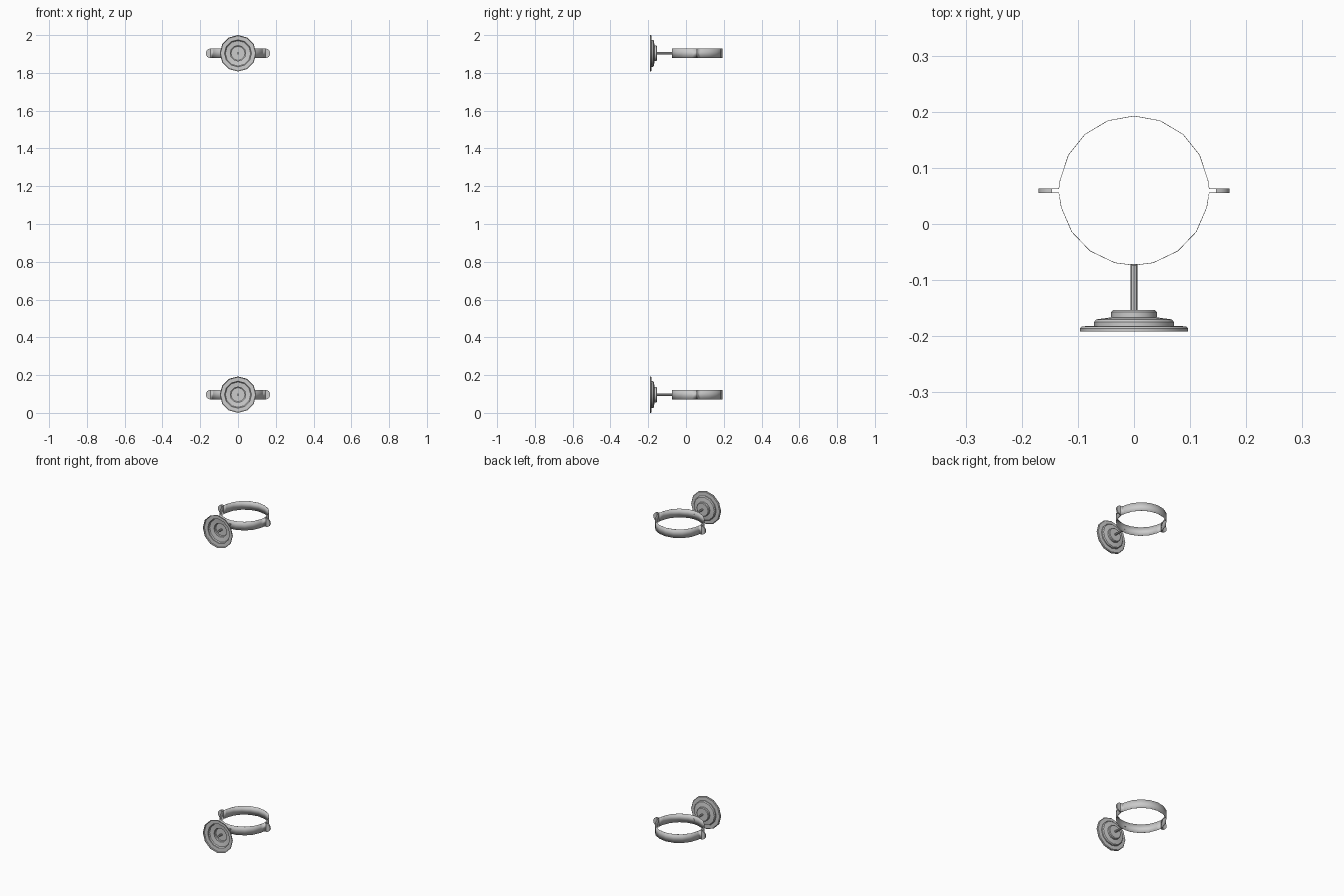
import bpy, bmesh
from math import sin, cos, pi, radians

if "Cube" in bpy.data.objects:
    bpy.data.objects.remove(bpy.data.objects["Cube"])

CY = 0.0595        # ring centre in y
R = 0.133          # ring radius
H = 0.0255         # half height of the band
GAP = 0.0035       # half gap between the two clamp halves
EAR_X = 0.146      # centre of the rounded ear ends


def finish(name, bm, z):
    bmesh.ops.remove_doubles(bm, verts=bm.verts, dist=1e-5)
    bmesh.ops.recalc_face_normals(bm, faces=bm.faces)
    me = bpy.data.meshes.new(name)
    bm.to_mesh(me)
    bm.free()
    ob = bpy.data.objects.new(name, me)
    ob.location.z = z
    bpy.context.collection.objects.link(ob)
    bpy.ops.object.select_all(action='DESELECT')
    bpy.context.view_layer.objects.active = ob
    ob.select_set(True)
    bpy.ops.object.shade_smooth_by_angle(angle=radians(35))
    return ob


def lathe(name, profile, sides, z):
    # revolve (radius, y) points around the y axis
    bm = bmesh.new()
    rings = []
    for r, y in profile:
        rings.append([bm.verts.new((r * sin(2 * pi * i / sides), y, r * cos(2 * pi * i / sides)))
                      for i in range(sides)])
    for a, b in zip(rings, rings[1:]):
        for i in range(sides):
            j = (i + 1) % sides
            bm.faces.new((a[i], a[j], b[j], b[i]))
    bm.faces.new(rings[-1])
    return bm, rings


def wall_plate(name, z):
    # stepped cup, open towards the wall
    profile = [(0.0965, -0.1915), (0.0965, -0.186), (0.093, -0.1825), (0.0715, -0.1815),
               (0.0715, -0.175), (0.067, -0.170), (0.041, -0.1665),
               (0.041, -0.157), (0.037, -0.1535)]
    bm, _ = lathe(name, profile, 12, z)
    finish(name, bm, z)


def rod(name, z):
    bm, rings = lathe(name, [(0.006, -0.186), (0.006, -0.071)], 8, z)
    bm.faces.new(rings[0])
    finish(name, bm, z)


def half_band(name, side, angles, z):
    # half ring with a short straight strap at each end
    right = [(R * sin(radians(a)), CY + side * R * cos(radians(a))) for a in angles]
    right += [(R + 0.001, CY + side * GAP), (EAR_X, CY + side * GAP)]
    path = [(-x, y) for x, y in reversed(right)] + [(0, CY + side * R)] + right
    bm = bmesh.new()
    cols = [(bm.verts.new((x, y, -H)), bm.verts.new((x, y, H))) for x, y in path]
    for a, b in zip(cols, cols[1:]):
        bm.faces.new((a[0], b[0], b[1], a[1]))
    ob = finish(name, bm, z)
    thick = ob.modifiers.new("thickness", 'SOLIDIFY')
    thick.thickness = 0.001
    thick.offset = 0


def ear(name, sx, z):
    # rounded end joining the two straps
    n = 8
    bm = bmesh.new()
    outline = [bm.verts.new((sx * (EAR_X + 0.0245 * sin(pi * i / n)), CY - GAP - 0.0005,
                             H * cos(pi * i / n))) for i in range(n + 1)]
    face = bm.faces.new(outline)
    ext = bmesh.ops.extrude_face_region(bm, geom=[face])
    moved = [v for v in ext['geom'] if isinstance(v, bmesh.types.BMVert)]
    bmesh.ops.translate(bm, verts=moved, vec=(0, 2 * GAP + 0.001, 0))
    finish(name, bm, z)


# two identical wall-mounted pipe clamps
for tag, z in (("lower", 0.0965), ("upper", 1.9035)):
    wall_plate(tag + "_wall_plate", z)
    rod(tag + "_rod", z)
    half_band(tag + "_back_band", 1, (20.5, 41, 61.5, 82), z)
    half_band(tag + "_front_band", -1, (15, 36, 56.5, 77), z)
    ear(tag + "_left_ear", -1, z)
    ear(tag + "_right_ear", 1, z)
